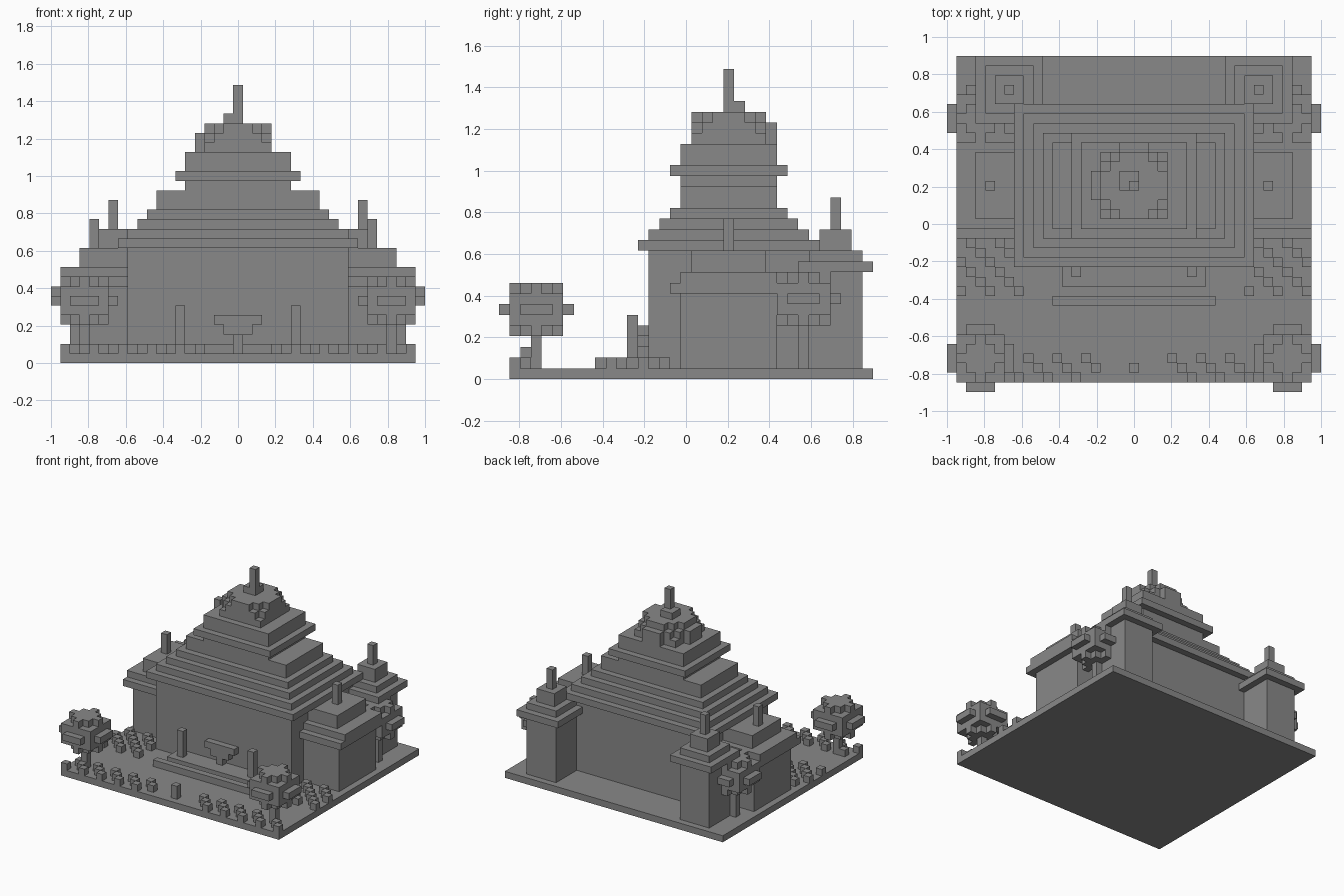
import bpy
import bmesh
from mathutils import Vector

if "Cube" in bpy.data.objects:
    bpy.data.objects.remove(bpy.data.objects["Cube"])

NX, NY = 39, 35            # block counts across the model
U = 2 / NX                 # block size

stone = bpy.data.materials.new("grey_stone")
GREY = (0.25, 0.25, 0.25, 1)
stone.use_nodes = True
stone.diffuse_color = GREY
stone.node_tree.nodes["Principled BSDF"].inputs["Base Color"].default_value = GREY


def finish(name, bm):
    """Scale from block units to model units and link as an object."""
    for v in bm.verts:
        v.co = Vector(((v.co.x - NX / 2) * U, (v.co.y - NY / 2) * U, v.co.z * U))
    bmesh.ops.recalc_face_normals(bm, faces=bm.faces)
    mesh = bpy.data.meshes.new(name)
    bm.to_mesh(mesh)
    bm.free()
    mesh.materials.append(stone)
    obj = bpy.data.objects.new(name, mesh)
    bpy.context.collection.objects.link(obj)
    return obj


def boxes(name, items):
    """One object from boxes given as ((x0, x1), (y0, y1), (z0, z1))."""
    bm = bmesh.new()
    for spans in items:
        lo = Vector([s[0] for s in spans])
        hi = Vector([s[1] for s in spans])
        verts = bmesh.ops.create_cube(bm, size=1)["verts"]
        for v in verts:
            v.co = Vector([(lo[k] + hi[k]) / 2 + v.co[k] * (hi[k] - lo[k]) for k in range(3)])
    return finish(name, bm)


def blocks(name, cells):
    """One object from unit blocks, keeping only the exposed faces."""
    bm = bmesh.new()
    cells = set(cells)
    for c in cells:
        for axis in range(3):
            for side in (0, 1):
                n = list(c)
                n[axis] += 2 * side - 1
                if tuple(n) in cells:
                    continue
                a, b = (axis + 1) % 3, (axis + 2) % 3
                ring = []
                for da, db in ((0, 0), (1, 0), (1, 1), (0, 1)):
                    p = list(c)
                    p[axis] += side
                    p[a] += da
                    p[b] += db
                    ring.append(bm.verts.new(p))
                bm.faces.new(ring)
    bmesh.ops.remove_doubles(bm, verts=bm.verts, dist=0.01)
    return finish(name, bm)


def flip(span):
    return (NX - span[1], NX - span[0])


# Ground slab and main hall
boxes("ground", [((1, 38), (1, 35), (0, 1))])
boxes("hall_walls", [((8, 31), (14, 29), (1, 12))])

# Stepped roof: side inset, front, back, bottom, top
tiers = [(7, 13, 30, 12, 13), (8, 14, 29, 13, 14), (9, 15, 28, 14, 15),
         (10, 16, 27, 15, 16), (11, 17, 26, 16, 18), (14, 17, 26, 18, 19),
         (13, 16, 27, 19, 20), (14, 17, 26, 20, 22)]
boxes("hall_roof", [((i, NX - i), (f, b), (z, t)) for i, f, b, z, t in tiers])

# Rounded dome with its cap and spire
dome = []
for z, limit in ((22, 18), (23, 17), (24, 10)):
    for x in range(-4, 4):
        for y in range(-4, 4):
            if x * x + y * y <= limit:
                dome.append((19 + x, 21 - y, z))
blocks("dome", dome)
boxes("dome_cap", [((18, 20), (21, 23), (25, 26))])
boxes("dome_spire", [((19, 20), (21, 22), (25, 29))])

# Side wings and rear towers, on both sides
for side in ("right", "left"):
    m = flip if side == "left" else tuple
    boxes(side + "_wing_walls", [(m((2, 8)), (17, 26), (1, 8))])
    boxes(side + "_wing_roof", [
        (m((1, 8)), (16, 27), (8, 9)),
        (m((1, 8)), (17, 26), (9, 10)),
        (m((3, 8)), (18, 25), (10, 12))])
    sx = 4 if side == "right" else 33
    boxes(side + "_wing_spire", [((sx, sx + 1), (21, 22), (12, 15))])

    boxes(side + "_tower_walls", [(m((4, 9)), (29, 34), (1, 10))])
    boxes(side + "_tower_roof", [
        (m((3, 10)), (28, 35), (10, 11)),
        (m((4, 9)), (29, 34), (11, 12)),
        (m((5, 8)), (30, 33), (12, 14))])
    boxes(side + "_tower_spire", [(m((6, 7)), (31, 32), (14, 17))])
    boxes(side + "_lamp_post", [(m((13, 14)), (12, 13), (2, 6))])

    # Trees
    for place, ty, tz in (("front", 3, 6), ("back", 28, 7)):
        tx = 3 if side == "right" else 35
        crown = [(tx + x, ty + y, tz + z)
                 for x in range(-3, 4) for y in range(-3, 4) for z in range(-2, 3)
                 if x * x + y * y + 1.5 * z * z <= 10]
        blocks(f"{side}_{place}_tree_crown", crown)
        boxes(f"{side}_{place}_tree_trunk", [((tx, tx + 1), (ty, ty + 1), (1, tz - 1))])

    # Flower beds in diagonal rows
    plants = [(x, y, 1) for x in range(1, 16) for y in range(1, 4)]
    plants += [(x, y, 1) for x in range(1, 8) for y in range(10, 16)]
    if side == "left":
        plants = [(NX - 1 - x, y, z) for x, y, z in plants]
    blocks(side + "_flower_beds", [p for p in plants if (p[0] + p[1]) % 3 == 2])

# Terrace, front step, doorway and marker block
boxes("terrace", [((12, 27), (11, 14), (1, 2))])
boxes("front_step", [((11, 28), (9, 10), (1, 2))])
boxes("doorway", [((17, 22), (13, 14), (4, 5)),
                  ((18, 19), (13, 14), (3, 4)),
                  ((20, 21), (13, 14), (3, 4)),
                  ((19, 20), (13, 14), (2, 4))])
boxes("marker_block", [((19, 20), (2, 3), (1, 3))])
